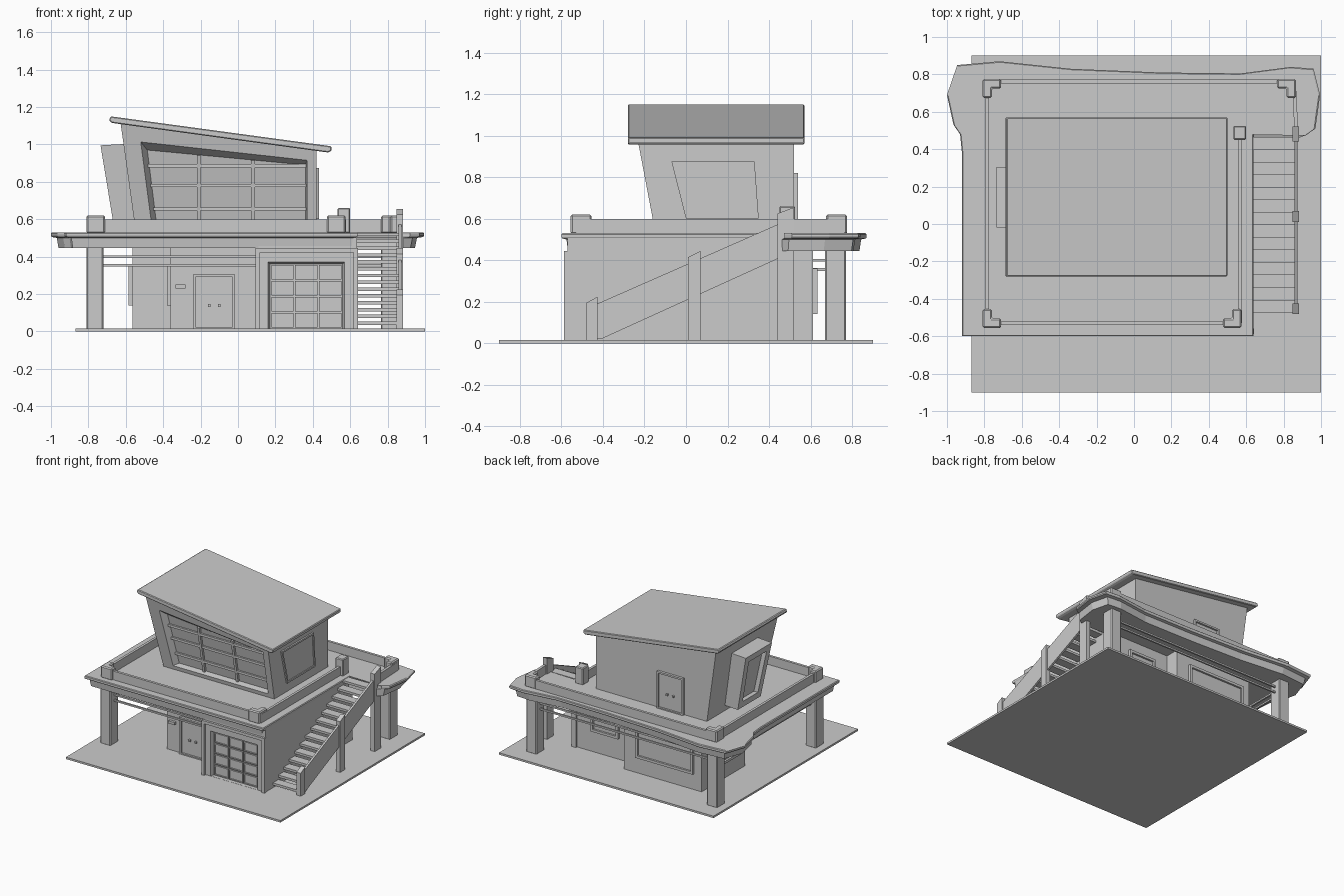
import bpy, bmesh
from mathutils import Vector as V


def rings(name, loops):
    """Loft closed loops of equal length, capping both ends."""
    bm = bmesh.new()
    rs = [[bm.verts.new(p) for p in loop] for loop in loops]
    n = len(rs[0])
    for a, b in zip(rs, rs[1:]):
        for i in range(n):
            j = (i + 1) % n
            bm.faces.new((a[i], a[j], b[j], b[i]))
    bm.faces.new(rs[0])
    bm.faces.new(rs[-1])
    bmesh.ops.recalc_face_normals(bm, faces=bm.faces)
    me = bpy.data.meshes.new(name)
    bm.to_mesh(me)
    bm.free()
    ob = bpy.data.objects.new(name, me)
    bpy.context.collection.objects.link(ob)
    return ob


def bevel(ob, w):
    m = ob.modifiers.new("bevel", 'BEVEL')
    m.width, m.segments = w, 1
    return ob


def prism(name, pts, z0, z1):
    return rings(name, [[(x, y, z) for x, y in pts] for z in (z0, z1)])


def box(name, x0, x1, y0, y1, z0, z1):
    return prism(name, [(x0, y0), (x1, y0), (x1, y1), (x0, y1)], z0, z1)


def beam(name, a, b, w, h=None):
    """Square bar from a to b; h is the extent of the second side."""
    a, b, h = V(a), V(b), h or w
    d = (b - a).normalized()
    s = d.cross(V((0, 0, 1)) if abs(d.z) < 0.8 else V((0, 1, 0))).normalized()
    u = s.cross(d)
    return rings(name, [[p + s * i * w / 2 + u * j * h / 2
                         for i, j in ((-1, -1), (1, -1), (1, 1), (-1, 1))] for p in (a, b)])


def shrink(pts, w):
    n, out = len(pts), []
    for i, p in enumerate(pts):
        out.append(p + w * ((pts[i - 1] - p).normalized() + (pts[(i + 1) % n] - p).normalized()))
    return out


def framed(name, pts, out, border=0.015, depth=0.02):
    """Frame standing off a wall with a recessed pane."""
    pts, o = [V(p) for p in pts], V(out)
    inner = shrink(pts, border)
    return rings(name, [[p - o * 0.01 for p in pts], [p + o * depth for p in pts],
                        [p + o * depth for p in inner], [p + o * 0.005 for p in inner]])


def rect_xz(x0, x1, y, z0, z1):
    return [V((x0, y, z0)), V((x1, y, z0)), V((x1, y, z1)), V((x0, y, z1))]


def rect_yz(y0, y1, x, z0, z1):
    return [V((x, y0, z0)), V((x, y1, z0)), V((x, y1, z1)), V((x, y0, z1))]


# Ground plate
box("base_plate", -0.87, 1.0, -0.9, 0.9, 0, 0.015)

# Terrace deck: lip over an inset fascia
outline = [(-0.92, -0.6), (0.64, -0.6), (0.64, 0.48), (0.92, 0.475), (0.97, 0.51), (0.995, 0.69),
           (0.96, 0.83), (0.84, 0.84), (0.57, 0.805), (0.14, 0.81), (-0.34, 0.83), (-0.72, 0.87),
           (-0.945, 0.85), (-1.0, 0.69), (-0.965, 0.53), (-0.93, 0.48), (-0.92, 0.38)]


def deck_loop(k, z):
    return [(-0.1 + (x + 0.1) * k, 0.1 + (y - 0.1) * k, z) for x, y in outline]


rings("terrace_deck", [deck_loop(0.955, 0.445), deck_loop(0.965, 0.5), deck_loop(0.995, 0.505),
                       deck_loop(1, 0.512), deck_loop(1, 0.525), deck_loop(0.993, 0.53)])

# Ground floor: garage block, door block, rear block
rings("garage_block", [rect_xz(0.11, 0.63, 0.5, 0.01, 0.46), rect_xz(0.11, 0.63, -0.57, 0.01, 0.46),
                       rect_xz(0.16, 0.57, -0.57, 0.016, 0.37), rect_xz(0.17, 0.56, -0.54, 0.017, 0.36)])
box("side_wall", 0.6, 0.637, -0.57, 0.515, 0.01, 0.51)
box("entrance_block", -0.36, 0.12, -0.37, 0.5, 0.01, 0.46)
box("rear_block", -0.565, 0.11, 0.075, 0.612, 0.01, 0.46)

# Garage portal trim and door grid
for x in (0.105, 0.63):
    box("garage_trim", x - 0.012, x + 0.012, -0.588, -0.56, 0.01, 0.44)
box("garage_trim_top", 0.093, 0.642, -0.588, -0.56, 0.422, 0.445)
for i in range(3):
    for j in range(4):
        x, z = 0.178 + i * 0.128, 0.022 + j * 0.085
        framed("garage_panel", rect_xz(x, x + 0.12, -0.54, z, z + 0.077), (0, -1, 0), 0.008, 0.012)


# Double doors with knobs
def door(name, x0, x1, y, z0, z1, s):
    framed(name, rect_xz(x0, x1, y, z0, z1), (0, s, 0), 0.014)
    xm = (x0 + x1) / 2
    for dx in (-0.027, 0.027):
        box(name + "_knob", xm + dx - 0.007, xm + dx + 0.007, y - 0.02, y + 0.02,
            z0 + 0.122, z0 + 0.136)


door("front_door", -0.24, -0.015, -0.37, 0.01, 0.305, -1)
door("terrace_door", -0.35, -0.12, 0.52, 0.525, 0.82, 1)
box("mailbox", -0.335, -0.28, -0.39, -0.36, 0.23, 0.25)

# Ground floor windows
framed("rear_window_large", rect_xz(-0.5, 0.0, 0.612, 0.14, 0.36), (0, 1, 0), 0.02)
framed("rear_window_small", rect_xz(0.23, 0.47, 0.5, 0.18, 0.36), (0, 1, 0), 0.02)
framed("left_window", rect_yz(0.16, 0.52, -0.565, 0.14, 0.36), (-1, 0, 0), 0.02)
framed("left_front_window", rect_yz(-0.28, 0.0, -0.36, 0.14, 0.36), (-1, 0, 0), 0.02)

# Columns and the L-shaped parapet corners above them
for cx, cy in ((-0.765, -0.51), (-0.765, 0.72), (0.81, 0.72)):
    bevel(box("column", cx - 0.045, cx + 0.045, cy - 0.05, cy + 0.05, 0.01, 0.46), 0.006)
for cx, cy, sx, sy in ((-0.81, -0.555, 1, 1), (0.575, -0.555, -1, 1),
                       (-0.81, 0.775, 1, -1), (0.865, 0.775, -1, -1)):
    ell = [(0, 0), (0.1, 0), (0.1, 0.05), (0.05, 0.05), (0.05, 0.1), (0, 0.1)]
    bevel(prism("parapet_corner", [(cx + sx * a, cy + sy * b) for a, b in ell], 0.525, 0.62), 0.008)

# Parapet walls
wall = [(0.567, 0.48), (0.567, -0.53), (-0.785, -0.53), (-0.785, 0.762), (0.855, 0.762), (0.868, 0.49)]
for a, b in zip(wall, wall[1:]):
    beam("parapet", (*a, 0.561), (*b, 0.561), 0.02, 0.075)

# Paired rails between the columns
for z in (0.4, 0.355):
    beam("front_rail", (-0.75, -0.51, z), (0.11, -0.51, z), 0.013)
    beam("rear_rail", (-0.75, 0.72, z), (0.8, 0.72, z), 0.013)
    beam("left_rail", (-0.765, -0.5, z), (-0.765, 0.7, z), 0.013)

# Stairs: open treads, solid balustrade, posts
for i in range(14):
    y, z = -0.475 + 0.067 * i, 0.035 + 0.0365 * i
    box("stair_tread", 0.63, 0.86, y, y + 0.07, z, z + 0.018)
side = [(-0.44, 0.02), (-0.41, 0.02), (0.47, 0.42), (0.47, 0.585), (-0.44, 0.185)]
rings("stair_balustrade", [[(x, y, z) for y, z in side] for x in (0.857, 0.873)])
for y0, y1, z in ((-0.48, -0.425, 0.22), (0.01, 0.07, 0.44), (0.44, 0.52, 0.65)):
    rings("stair_post", [[(x, y0, 0.012), (x, y1, 0.012), (x, y1, z + 0.005), (x, y0, z - 0.025)]
                         for x in (0.847, 0.883)])
bevel(box("stair_head_post", 0.532, 0.6, 0.45, 0.525, 0.525, 0.66), 0.006)


# Upper house: leaning left and front walls, splayed front opening
def fy(z):
    return -0.147 - 0.19 * (z - 0.53)


prof = [(-0.545, 0.52), (0.42, 0.52), (0.42, 0.985), (-0.63, 1.13)]
opening = [(-0.46, 0.56), (0.37, 0.56), (0.37, 0.915), (-0.52, 1.013)]
pane = [(-0.435, 0.57), (0.36, 0.57), (0.36, 0.89), (-0.485, 0.97)]
rings("upper_house", [[(x, 0.52, z) for x, z in prof]] +
      [[(x, fy(z) + d, z) for x, z in p] for p, d in ((prof, 0), (opening, 0), (pane, 0.045))])

# Front window mullions
for x in (-0.21, 0.08):
    zt = 0.97 - 0.095 * (x + 0.485)
    beam("mullion", (x, fy(0.56) + 0.038, 0.56), (x, fy(zt) + 0.038, zt), 0.02)
for z in (0.655, 0.78, 0.885):
    beam("transom", (-0.44 - 0.127 * (z - 0.57), fy(z) + 0.038, z), (0.365, fy(z) + 0.038, z), 0.018)

# Right window and left bay
framed("right_window", [(0.42, 0.0, 0.6), (0.42, 0.35, 0.6), (0.42, 0.33, 0.875), (0.42, -0.07, 0.875)],
       (1, 0, 0), 0.014, 0.012)
bay = [V((-0.665, 0.02, 0.57)), V((-0.665, 0.305, 0.57)), V((-0.735, 0.305, 0.995)), V((-0.735, -0.02, 0.995))]
hole = shrink(bay, 0.05)
rings("left_bay", [[p + V((0.14, 0, 0.008)) for p in bay], bay, hole, [p + V((0.035, 0, 0)) for p in hole]])

# Mono-pitch roof with chamfered eaves
roof = [(-0.69, 1.13), (-0.675, 1.115), (0.48, 0.957), (0.5, 0.965), (0.5, 0.99), (-0.68, 1.15)]
bevel(rings("roof", [[(x, y, z) for x, z in roof] for y in (-0.28, 0.57)]), 0.005)
